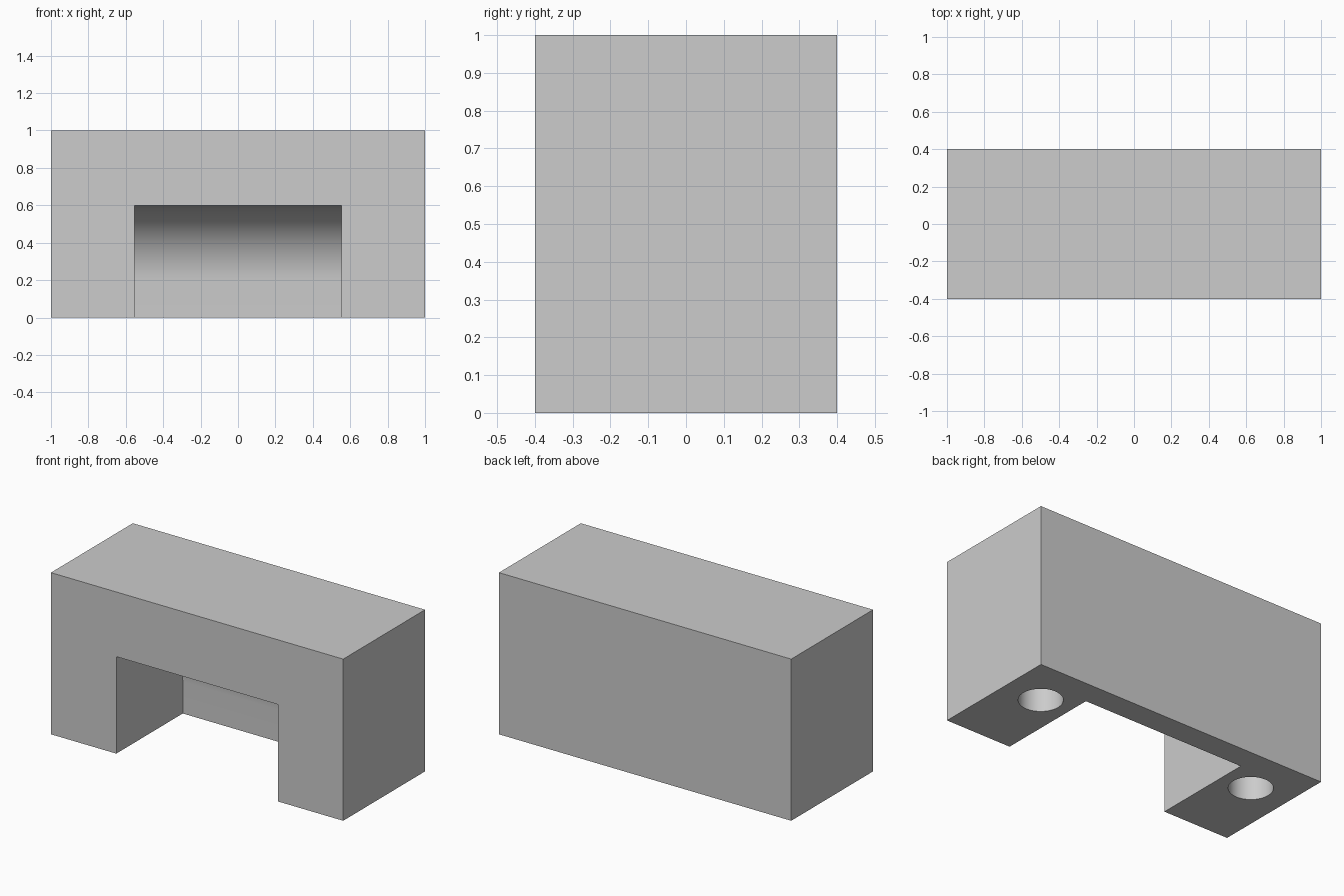
import bpy
import bmesh
from math import sin, cos, pi, radians

old = bpy.data.objects.get("Cube")
if old:
    bpy.data.objects.remove(old, do_unlink=True)

WIDTH, DEPTH, HEIGHT = 2.0, 0.8, 1.0
RECESS_HALF = 0.553            # half width of the front recess
RECESS_TOP, WALL_Y = 0.6, 0.25  # recess ceiling and inner face of the back wall
COVE = 0.4                     # radius between ceiling and back wall
HOLE_X, HOLE_Y, HOLE_R, HOLE_DEPTH = 0.75, 0.1, 0.124, 0.5

grey = bpy.data.materials.new("plain_grey")
grey.use_nodes = True
colour = (0.604, 0.604, 0.604, 1)
grey.diffuse_color = colour
grey.node_tree.nodes["Principled BSDF"].inputs["Base Color"].default_value = colour


def prism(name, outline, x0, x1):
    """Extrude a (y, z) outline along x."""
    bm = bmesh.new()
    face = bm.faces.new([bm.verts.new((x0, y, z)) for y, z in outline])
    new = bmesh.ops.extrude_face_region(bm, geom=[face])["geom"]
    moved = [v for v in new if isinstance(v, bmesh.types.BMVert)]
    bmesh.ops.translate(bm, verts=moved, vec=(x1 - x0, 0, 0))
    bmesh.ops.recalc_face_normals(bm, faces=bm.faces)
    mesh = bpy.data.meshes.new(name)
    bm.to_mesh(mesh)
    bm.free()
    obj = bpy.data.objects.new(name, mesh)
    bpy.context.collection.objects.link(obj)
    obj.data.materials.append(grey)
    return obj


def cut(target, cutter):
    """Subtract the cutter from the target and discard it."""
    cutter.hide_render = True
    mod = target.modifiers.new("cut", "BOOLEAN")
    mod.operation, mod.solver, mod.object = "DIFFERENCE", "EXACT", cutter
    bpy.ops.object.select_all(action="DESELECT")
    bpy.context.view_layer.objects.active = target
    target.select_set(True)
    bpy.ops.object.modifier_apply(modifier=mod.name)
    bpy.data.objects.remove(cutter, do_unlink=True)


# Solid block
y = DEPTH / 2
body = prism("body", [(-y, 0), (y, 0), (y, HEIGHT), (-y, HEIGHT)], -WIDTH / 2, WIDTH / 2)

# Front recess with a coved top rear corner
steps = 24
cove = [(WALL_Y - COVE + COVE * cos(a), RECESS_TOP - COVE + COVE * sin(a))
        for a in (pi / 2 * i / steps for i in range(steps + 1))]
recess = [(-y - 0.1, -0.1), (WALL_Y, -0.1)] + cove + [(-y - 0.1, RECESS_TOP)]
cut(body, prism("recess_cutter", recess, -RECESS_HALF, RECESS_HALF))

# Blind holes in the underside of both legs
for side in (-1, 1):
    bpy.ops.mesh.primitive_cylinder_add(
        vertices=48, radius=HOLE_R, depth=2 * HOLE_DEPTH,
        location=(side * HOLE_X, HOLE_Y, 0))
    cutter = bpy.context.object
    cutter.data.materials.append(grey)
    cut(body, cutter)

bpy.ops.object.select_all(action="DESELECT")
body.select_set(True)
bpy.context.view_layer.objects.active = body
bpy.ops.object.shade_smooth_by_angle(angle=radians(30))
